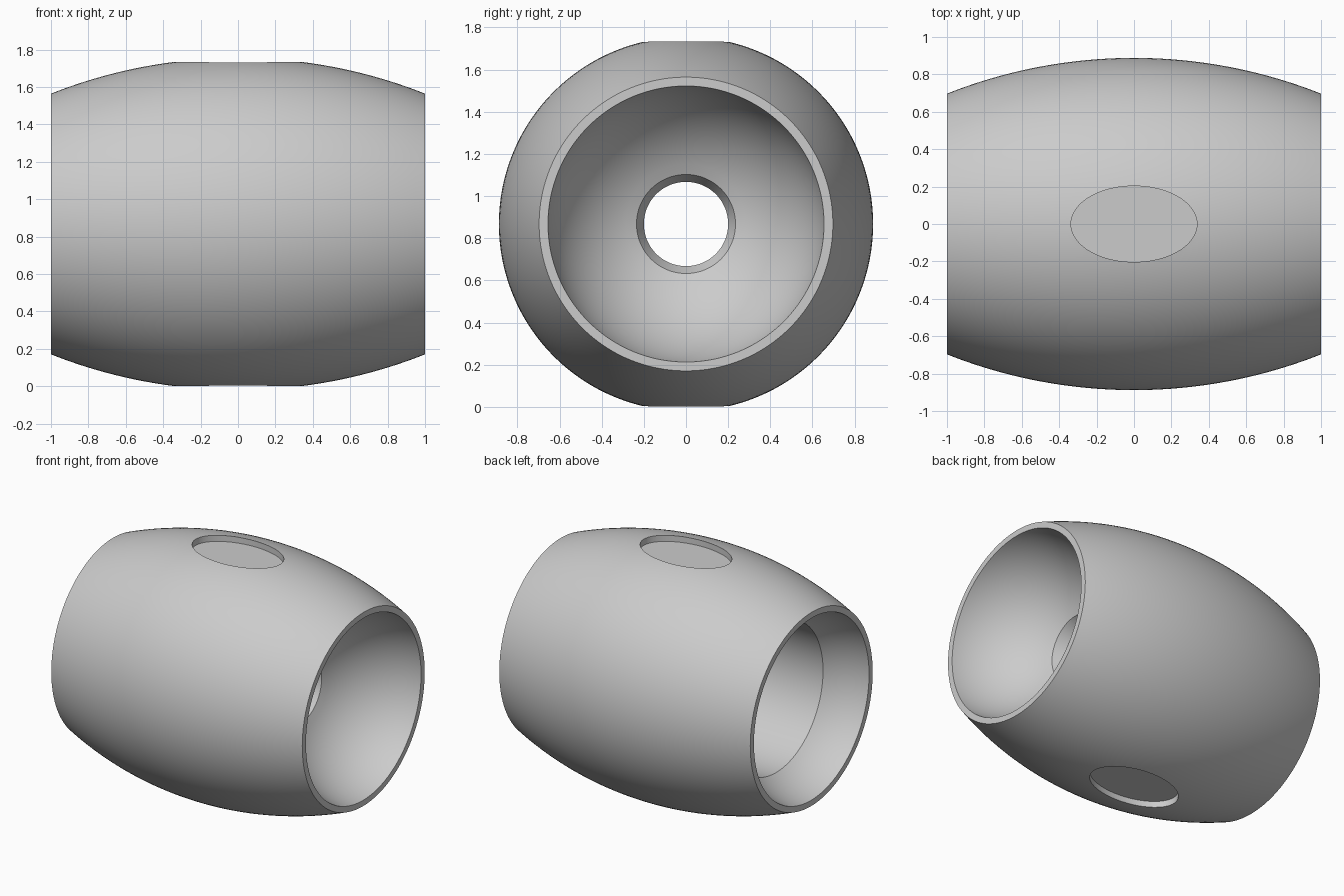
import bpy, bmesh, math
from mathutils import Matrix, Vector

if "Cube" in bpy.data.objects:
    bpy.data.objects.remove(bpy.data.objects["Cube"])

CZ = 0.8675            # height of the barrel axis
SEG = 128

grey = bpy.data.materials.new("plain_grey")
grey.diffuse_color = (0.6, 0.6, 0.6, 1)
grey.use_nodes = True
grey.node_tree.nodes["Principled BSDF"].inputs["Base Color"].default_value = grey.diffuse_color


def arc(x0, x1, n, f):
    """Points (x, radius) along a curve."""
    return [(x0 + (x1 - x0) * i / n, f(x0 + (x1 - x0) * i / n)) for i in range(n + 1)]


# Outer bulge: circular arc from radius 0.697 at the ends to 0.888 in the middle
sag = 0.191
big = (1 + sag * sag) / (2 * sag)
outer = arc(-1, 1, 40, lambda x: 0.888 - big + math.sqrt(big * big - x * x))


# Both ends hold a spherical bowl
R, C = 0.667, 1.126
def bowl(x):
    return math.sqrt(R * R - (C - abs(x)) ** 2)

bowl_end = C - math.sqrt(R * R - 0.235 ** 2)     # where the bowl meets the small hole
bore_end = C - math.sqrt(R * R - 0.53 ** 2)      # where the left bowl meets the wide bore
right = arc(1, bowl_end, 24, bowl)
left = arc(-bore_end, -1, 12, bowl)
profile = outer + right + [(0.43, 0.2), (0.25, 0.2), (0.25, 0.53)] + left

# Revolve the closed profile around the x axis
bm = bmesh.new()
rings = []
for s in range(SEG):
    a = 2 * math.pi * s / SEG
    rings.append([bm.verts.new((x, r * math.cos(a), CZ + r * math.sin(a))) for x, r in profile])
n = len(profile)
for s in range(SEG):
    p, q = rings[s], rings[(s + 1) % SEG]
    for i in range(n):
        j = (i + 1) % n
        bm.faces.new((p[i], p[j], q[j], q[i]))
bmesh.ops.recalc_face_normals(bm, faces=bm.faces)
mesh = bpy.data.meshes.new("barrel")
bm.to_mesh(mesh)
bm.free()
barrel = bpy.data.objects.new("barrel", mesh)
bpy.context.collection.objects.link(barrel)
mesh.materials.append(grey)

# Shallow oval recesses on top and bottom
for name, side in (("top_recess_cutter", 1), ("bottom_recess_cutter", -1)):
    bm = bmesh.new()
    bmesh.ops.create_cone(bm, cap_ends=True, segments=96, radius1=1, radius2=1, depth=0.2)
    bmesh.ops.scale(bm, vec=Vector((0.337, 0.203, 1)), verts=bm.verts)
    bmesh.ops.translate(bm, vec=(0, 0, CZ + side * (0.822 + 0.1)), verts=bm.verts)
    cm = bpy.data.meshes.new(name)
    bm.to_mesh(cm)
    bm.free()
    cm.materials.append(grey)
    cutter = bpy.data.objects.new(name, cm)
    bpy.context.collection.objects.link(cutter)
    cutter.hide_render = True
    bpy.context.view_layer.objects.active = barrel
    mod = barrel.modifiers.new("recess", 'BOOLEAN')
    mod.operation = 'DIFFERENCE'
    mod.solver = 'EXACT'
    mod.object = cutter
    bpy.ops.object.modifier_apply(modifier=mod.name)
    bpy.data.objects.remove(cutter)

# Smooth shading with sharp rims
bpy.ops.object.select_all(action='DESELECT')
barrel.select_set(True)
bpy.context.view_layer.objects.active = barrel
bpy.ops.object.shade_smooth_by_angle(angle=math.radians(20))
